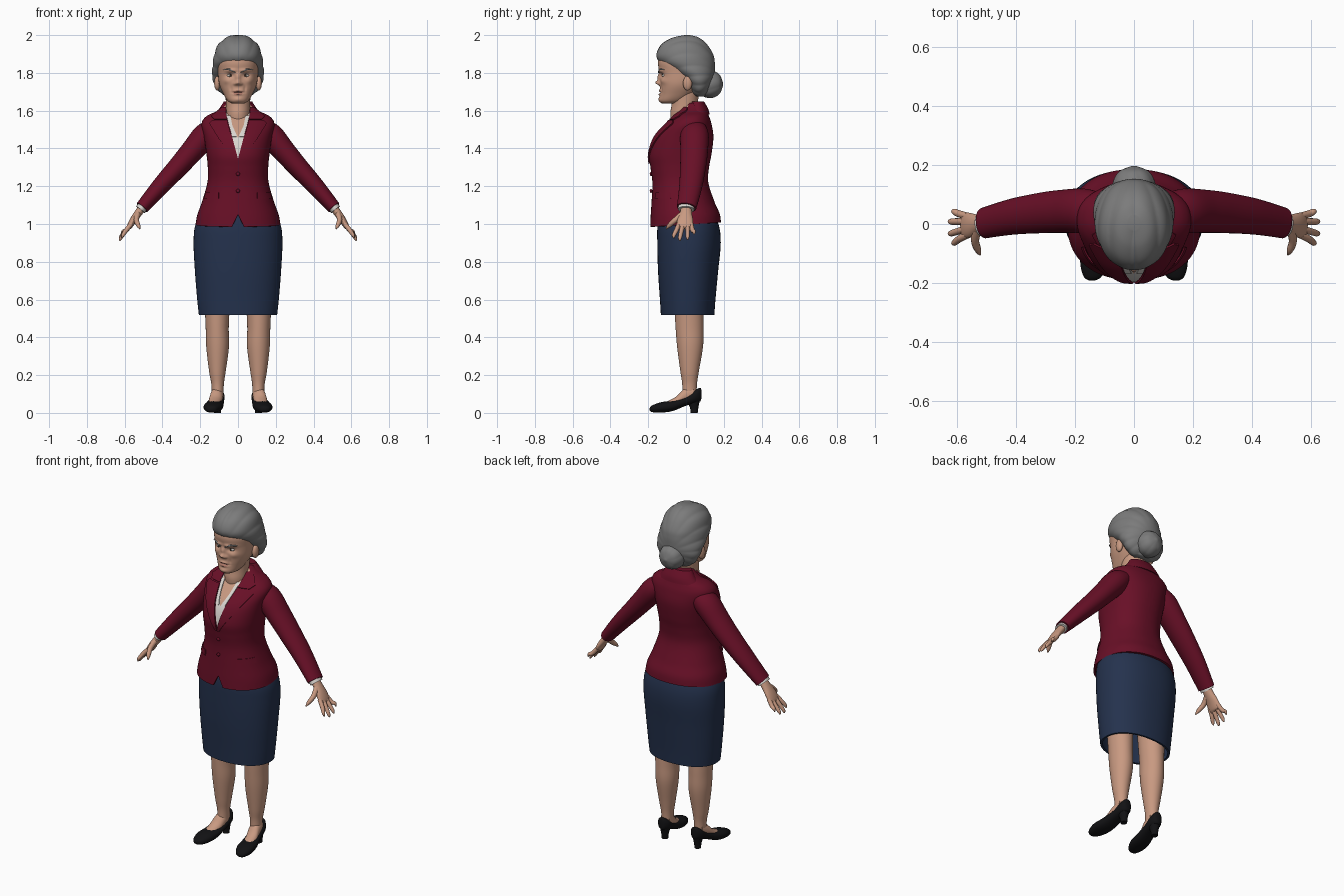
import bpy, bmesh
from math import sin, cos, pi, atan2, copysign, exp, radians
from mathutils import Vector
from mathutils.bvhtree import BVHTree

if "Cube" in bpy.data.objects:
    bpy.data.objects.remove(bpy.data.objects["Cube"])


def material(name, *rgb):
    mat = bpy.data.materials.new(name)
    mat.use_nodes = True
    mat.diffuse_color = (*rgb, 1)
    mat.node_tree.nodes["Principled BSDF"].inputs["Base Color"].default_value = (*rgb, 1)
    return mat


skin = material("skin", .58, .32, .22)
lips = material("lips", .42, .19, .14)
grey = material("grey_hair", .2, .2, .2)
red = material("burgundy_cloth", .14, .005, .02)
navy = material("navy_cloth", .018, .032, .075)
white = material("blouse_white", .7, .67, .63)
black = material("black_leather", .006, .006, .007)
eye_white = material("eye_white", .6, .57, .53)
iris_brown = material("iris_brown", .03, .02, .015)
made = []


def finish(name, bm, *mats, thick=0, pair=False):
    """Turn a bmesh into an object, or a mirrored left and right pair."""
    for side in (("left_", "right_") if pair else ("",)):
        mesh = bpy.data.meshes.new(side + name)
        bm.to_mesh(mesh)
        obj = bpy.data.objects.new(side + name, mesh)
        bpy.context.collection.objects.link(obj)
        for mat in mats:
            mesh.materials.append(mat)
        if thick:
            mod = obj.modifiers.new("thickness", 'SOLIDIFY')
            mod.thickness = abs(thick)
            mod.offset = -1 if thick < 0 else 0
        made.append(obj)
        bmesh.ops.scale(bm, vec=(-1, 1, 1), verts=bm.verts)
        bmesh.ops.reverse_faces(bm, faces=bm.faces)
    bm.free()


def blend(rows, steps):
    """Smoothly interpolate rows of numbers."""
    last, out = len(rows) - 1, []
    for i in range(last):
        quad = (rows[max(i - 1, 0)], rows[i], rows[i + 1], rows[min(i + 2, last)])
        for k in range(steps):
            t = k / steps
            out.append([b + t / 2 * (c - a + t * (2 * a - 5 * b + 4 * c - d + t * (3 * (b - c) + d - a)))
                        for a, b, c, d in zip(*quad)])
    return out + [list(rows[-1])]


def bridge(rings, bottom=True, top=True):
    bm = bmesh.new()
    loops = [[bm.verts.new(p) for p in ring] for ring in rings]
    for a, b in zip(loops, loops[1:]):
        for i in range(len(a)):
            bm.faces.new((a[i - 1], a[i], b[i], b[i - 1]))
    if bottom:
        bm.faces.new(loops[0])
    if top:
        bm.faces.new(loops[-1])
    bmesh.ops.recalc_face_normals(bm, faces=bm.faces)
    return bm


def loft(rows, axis="z", seg=48, steps=6, power=2, warp=None, **caps):
    """Rows are: place on axis, low edge, high edge, half width, optional x centre."""
    rings = []
    for t, low, high, half, *centre in blend(rows, steps):
        ring = []
        for i in range(seg):
            c, s = cos(2 * pi * i / seg), sin(2 * pi * i / seg)
            u = sum(centre) + half * copysign(abs(c) ** (2 / power), c)
            v = (low + high) / 2 + (high - low) / 2 * copysign(abs(s) ** (2 / power), s)
            p = Vector((u, v, t) if axis == "z" else (u, t, v))
            ring.append(warp(p) if warp else p)
        rings.append(ring)
    return bridge(rings, **caps)


def limb(name, rows, mat, seg=20, steps=5):
    """Rows are: x, y, z, thickness radius, breadth radius. Always a pair."""
    rows = blend(rows, steps)
    path = [Vector(r[:3]) for r in rows]
    rings = []
    for i, (p, row) in enumerate(zip(path, rows)):
        along = path[min(i + 1, len(path) - 1)] - path[max(i - 1, 0)]
        n = along.cross(Vector((0, 1, 0))).normalized()
        m = n.cross(along).normalized()
        rings.append([p + n * row[3] * cos(2 * pi * k / seg) + m * row[4] * sin(2 * pi * k / seg)
                      for k in range(seg)])
    finish(name, bridge(rings), mat, pair=True)


def ball(name, centre, size, mat, pair=False):
    bm = bmesh.new()
    bmesh.ops.create_uvsphere(bm, u_segments=24, v_segments=16, radius=1)
    bmesh.ops.scale(bm, vec=size, verts=bm.verts)
    bmesh.ops.translate(bm, vec=centre, verts=bm.verts)
    finish(name, bm, mat, pair=pair)


def cut_wedge(bm, apex, slope):
    """Cut a V into the front of a mesh and return the faces inside it."""
    for side in (1, -1):
        bmesh.ops.bisect_plane(bm, geom=bm.verts[:] + bm.edges[:] + bm.faces[:],
                               plane_co=(0, 0, apex), plane_no=(side, 0, -slope))
    mids = ((f, f.calc_center_median()) for f in bm.faces)
    return [f for f, c in mids if c.y < .01 and abs(c.x) < slope * (c.z - apex)]


# Jacket body with blouse opening and hem notch
jacket = loft([(.997, -.19, .185, .225), (1.05, -.187, .178, .215), (1.12, -.182, .15, .19),
               (1.22, -.178, .118, .162), (1.3, -.188, .122, .16), (1.37, -.195, .135, .167),
               (1.46, -.166, .145, .18), (1.53, -.106, .135, .193), (1.57, -.066, .122, .168),
               (1.6, -.03, .11, .11), (1.64, 0, .09, .07)], seg=72, power=2.25, bottom=False,
              warp=lambda p: Vector((p.x, p.y, p.z + max(0, 1.1 - p.z) * p.y * .6)))
surface = BVHTree.FromBMesh(jacket)
for f in cut_wedge(jacket, 1.345, .267):
    f.material_index = 1
for f in cut_wedge(jacket, 1.455, .45):
    f.material_index = 2
bmesh.ops.delete(jacket, geom=cut_wedge(jacket, 1.05, -.5), context='FACES')
finish("jacket", jacket, red, white, skin, thick=-.012)


def plate(name, rows, thick=.014, mat=red):
    """Cloth plate lying on the jacket front. Rows are: z, inner x, outer x."""
    bm, grid, columns = bmesh.new(), [], 8
    for a, b in zip(rows, rows[1:]):
        for k in range(7):
            z, near, far = (p + (q - p) * k / 6 for p, q in zip(a, b))
            line = []
            for i in range(columns + 1):
                x = near + (far - near) * i / columns
                hit = surface.ray_cast(Vector((x, -1, z)), Vector((0, 1, 0)))[0]
                line.append(bm.verts.new((x, hit.y if hit else 0, z)))
            grid.append(line)
    for a, b in zip(grid, grid[1:]):
        for i in range(columns):
            bm.faces.new((a[i], a[i + 1], b[i + 1], b[i]))
    bmesh.ops.remove_doubles(bm, verts=bm.verts, dist=.0001)
    finish(name, bm, mat, thick=thick, pair=True)


# Lapels, collar, pocket flaps and buttons
plate("lapel", [(1.545, .056, .135), (1.53, .053, .15), (1.45, .031, .1), (1.37, .01, .045), (1.32, 0, .012)])
plate("collar_front", [(1.615, .06, .08), (1.59, .062, .112), (1.567, .06, .14), (1.55, .057, .122)])
plate("blouse_collar", [(1.57, .04, .06), (1.52, .03, .047), (1.46, .008, .03)], .01, white)
plate("pocket_flap", [(1.165, .1, .168), (1.135, .1, .176)], .01)
finish("collar_back", loft([(1.58, -.005, .125, .125), (1.61, .01, .117, .1), (1.648, .02, .096, .075)]), red)
for z in (1.265, 1.175):
    ball("jacket_button", (0, -.185, z), (.01, .007, .01), red)

# Sleeves and cuffs
limb("sleeve", [(.11, .045, 1.51, .05, .06), (.17, .045, 1.47, .067, .075), (.24, .043, 1.39, .061, .073),
                (.31, .038, 1.31, .055, .069), (.41, .025, 1.2, .047, .061), (.508, .003, 1.087, .036, .052)],
     red, seg=32)
limb("blouse_cuff", [(.49, .003, 1.11, .029, .043), (.517, .001, 1.076, .029, .043)], white)

# Hands
limb("palm", [(.49, .002, 1.11, .022, .028), (.525, 0, 1.062, .021, .031), (.555, -.004, 1.02, .018, .042),
              (.575, -.006, .985, .014, .043), (.58, -.006, .975, .006, .036)], skin, seg=24)
for finger, root, tip, drop in (("index_finger", -.038, -.064, .925), ("middle_finger", -.015, -.032, .911),
                                ("ring_finger", .008, .008, .917), ("little_finger", .027, .042, .944)):
    out = .615 if "index" in finger or "little" in finger else .626
    limb(finger, [(.565, root, 1, .012, .012), (.592, (root + tip) / 2, .967, .012, .012),
                  (out - .006, tip, drop + .016, .009, .01), (out, tip, drop, .003, .003)], skin, seg=12)
limb("thumb", [(.53, -.015, 1.055, .015, .018), (.538, -.055, 1.022, .014, .015),
               (.528, -.088, .993, .011, .012), (.52, -.104, .974, .003, .003)], skin, seg=12)

# Skirt
finish("skirt", loft([(.517, -.133, .15, .207), (.6, -.138, .156, .216), (.75, -.148, .17, .228),
                      (.9, -.152, .184, .235), (1, -.15, .172, .224), (1.1, -.13, .13, .17)],
                     seg=64, power=2.2, bottom=False), navy, thick=-.012)

# Legs, feet and court shoes
finish("leg", loft([(.07, -.02, .055, .03, .108), (.15, -.02, .058, .033, .108), (.22, -.03, .068, .044, .109),
                    (.35, -.047, .09, .06, .108), (.45, -.055, .092, .061, .11), (.56, -.062, .092, .066, .11),
                    (.75, -.08, .1, .075, .11)], seg=32), skin, pair=True)
finish("foot", loft([(-.1, .02, .06, .028, .13), (-.05, .03, .088, .034, .122), (-.01, .04, .128, .034, .114),
                     (.04, .05, .15, .03, .109)], axis="y", seg=28), skin, pair=True)
finish("shoe", loft([(-.192, .012, .026, .008, .142), (-.178, .004, .04, .03, .14), (-.13, .002, .057, .048, .134),
                     (-.07, .01, .066, .048, .126), (0, .038, .088, .04, .114), (.05, .052, .122, .037, .109),
                     (.076, .062, .132, .022, .108), (.082, .08, .115, .008, .108)],
                    axis="y", seg=32, power=2.3), black, pair=True)
finish("shoe_heel", loft([(0, .024, .062, .018, .108), (.03, .02, .066, .02, .108), (.08, -.005, .076, .032, .108)],
                         seg=24), black, pair=True)

# Neck and head, with the face pushed out and in: x, z, width, height, amount
finish("neck", loft([(1.5, -.07, .07, .06), (1.58, -.083, .066, .063), (1.64, -.076, .062, .064),
                     (1.74, -.08, .08, .07)]), skin)
features = {"nose_ridge": (0, 1.777, .012, .022, .014), "nose_tip": (0, 1.748, .013, .012, .024),
            "nostril": (.016, 1.742, .008, .008, .01), "socket": (.042, 1.787, .019, .012, -.013),
            "brow": (.038, 1.812, .03, .009, .009), "frown": (0, 1.81, .005, .014, -.004),
            "cheek": (.062, 1.757, .02, .016, .007), "fold": (.037, 1.717, .006, .018, -.005),
            "upper_lip": (0, 1.705, .022, .007, .007), "mouth": (0, 1.696, .027, .004, -.007),
            "lower_lip": (0, 1.686, .02, .006, .007), "chin": (0, 1.66, .022, .012, .006)}


def sculpt(p):
    push = 0
    if p.y < -.03:
        for x, z, wide, tall, amount in features.values():
            push += amount * exp(-((abs(p.x) - x) / wide) ** 2 - ((p.z - z) / tall) ** 2)
    return Vector((p.x, p.y - push, p.z))


head = loft([(1.637, -.125, -.04, .03), (1.652, -.14, 0, .055), (1.69, -.138, .05, .078),
             (1.74, -.138, .09, .099), (1.8, -.14, .11, .106), (1.86, -.148, .12, .108),
             (1.92, -.125, .1, .085), (1.96, -.06, .06, .05)], seg=110, steps=13, power=2.2, warp=sculpt)
for f in head.faces:
    c = f.calc_center_median()
    if c.y < -.1 and (c.x / .028) ** 2 + ((c.z - 1.695) / .013) ** 2 < 1:
        f.material_index = 1
finish("head", head, skin, lips)
ball("ear", (.11, .008, 1.745), (.016, .024, .038), skin, pair=True)
ball("eye", (.042, -.112, 1.786), (.017, .015, .009), eye_white, pair=True)
ball("iris", (.04, -.1235, 1.787), (.007, .005, .007), iris_brown, pair=True)
limb("eyebrow", [(.015, -.144, 1.802, .003, .004), (.045, -.138, 1.818, .005, .005),
                 (.076, -.114, 1.816, .002, .004)], grey, seg=10)


def strands(count, height, twist):
    """Groove hair into locks that run from front to back."""
    def warp(p):
        turn = abs(atan2(p.x, p.z - height)) if twist < 9 else atan2(p.x, p.z - height)
        k = .982 + .028 * abs(sin(count * turn + twist * p.y))
        return Vector((p.x * k, p.y, height + (p.z - height) * k))
    return warp


# Swept back hair and bun
finish("hair", loft([(1.675, .045, .1, .06), (1.7, .025, .12, .1), (1.74, .002, .138, .126), (1.78, -.035, .15, .136),
                     (1.82, -.09, .153, .136), (1.86, -.142, .152, .132), (1.9, -.156, .143, .125),
                     (1.95, -.132, .112, .104), (1.985, -.08, .072, .066), (2, -.02, .03, .02)],
                    seg=120, steps=7, warp=strands(8, 1.78, 4)), grey)
finish("hair_bun", loft([(.07, 1.69, 1.79, .05), (.1, 1.672, 1.81, .069), (.14, 1.668, 1.812, .071),
                         (.178, 1.69, 1.79, .05), (.197, 1.735, 1.745, .006)],
                        axis="y", seg=72, steps=8, warp=strands(4, 1.74, 12)), grey)

# Apply thickness, then shade smooth with sharp edges kept
bpy.ops.object.select_all(action='DESELECT')
for obj in made:
    obj.select_set(True)
bpy.context.view_layer.objects.active = made[0]
bpy.ops.object.convert(target='MESH')
bpy.ops.object.shade_smooth_by_angle(angle=radians(50))
